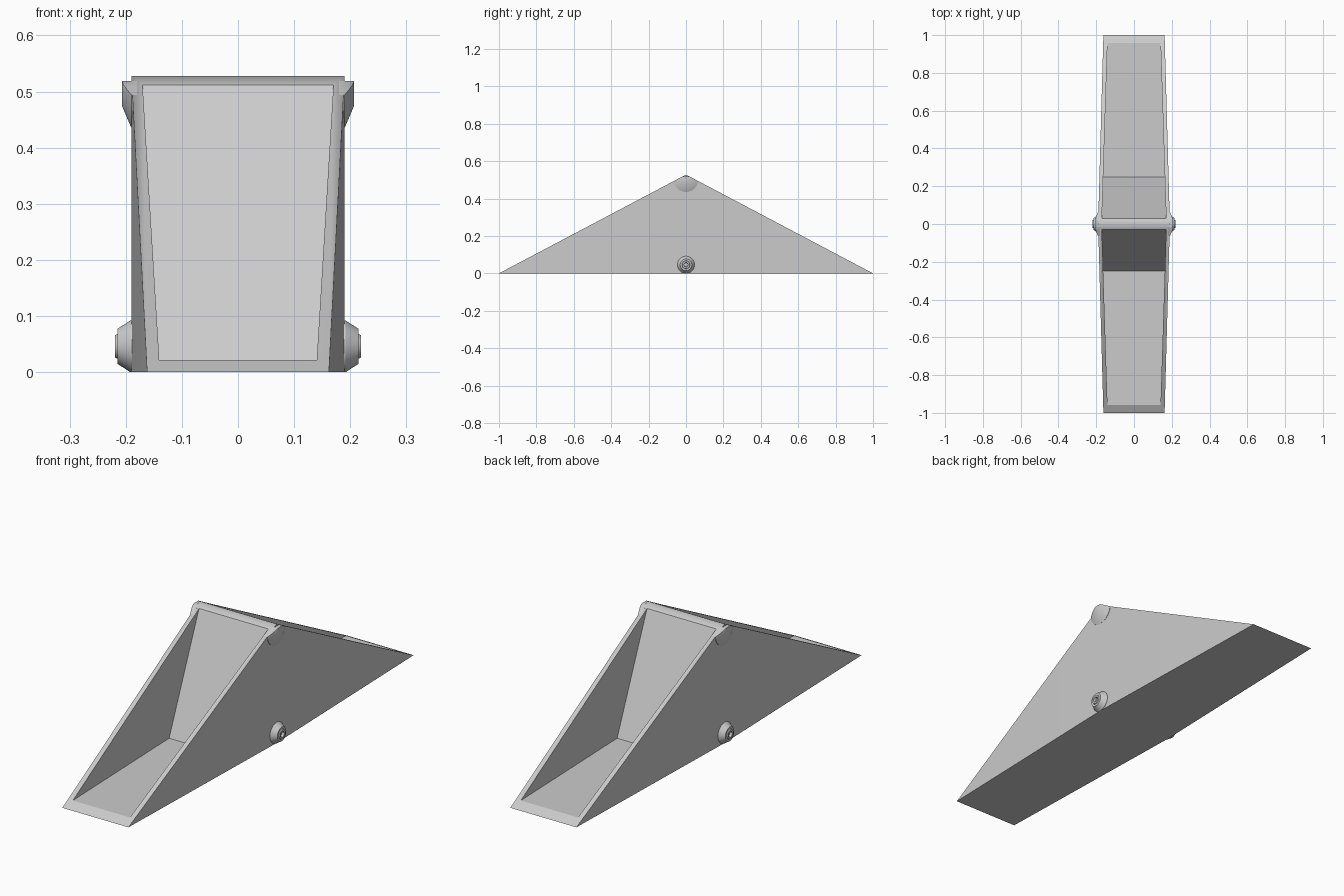
import bpy, bmesh, math
from mathutils import Matrix, Vector

cube = bpy.data.objects.get("Cube")
if cube:
    bpy.data.objects.remove(cube, do_unlink=True)

grey = bpy.data.materials.new("light grey plastic")
grey.use_nodes = True
COLOUR = (0.6, 0.6, 0.6, 1)
grey.diffuse_color = COLOUR
grey.node_tree.nodes["Principled BSDF"].inputs["Base Color"].default_value = COLOUR

PEAK = 0.528   # height of the ridge, also the slope of both open ends


def make_object(name, bm, smooth_angle):
    bmesh.ops.recalc_face_normals(bm, faces=bm.faces)
    mesh = bpy.data.meshes.new(name)
    bm.to_mesh(mesh)
    bm.free()
    mesh.materials.append(grey)
    obj = bpy.data.objects.new(name, mesh)
    bpy.context.collection.objects.link(obj)
    bpy.ops.object.select_all(action='DESELECT')
    obj.select_set(True)
    bpy.context.view_layer.objects.active = obj
    bpy.ops.object.shade_smooth_by_angle(angle=math.radians(smooth_angle))
    return obj


def mirror(obj, axis):
    mod = obj.modifiers.new("Mirror", 'MIRROR')
    mod.use_axis = [i == axis for i in range(3)]
    # mirror about the world origin
    mod.merge_threshold = 0.0001


def revolve(profile, z, steps=48):
    """Spin (x, radius) points around a sideways axis at height z."""
    bm = bmesh.new()
    verts = [bm.verts.new((x, r, z)) for x, r in profile]
    edges = [bm.edges.new(pair) for pair in zip(verts, verts[1:])]
    bmesh.ops.spin(bm, geom=verts + edges, cent=(0, 0, z), axis=(1, 0, 0),
                   angle=2 * math.pi, steps=steps)
    bmesh.ops.remove_doubles(bm, verts=bm.verts, dist=0.0001)
    return bm


# Bucket half: tapered wedge with a tapered scoop, mirrored front to back
def pair(bm, y, z, half_width):
    return [bm.verts.new((s * half_width, y, z)) for s in (-1, 1)]


def outer(y):
    return 0.19 - 0.028 * y


def inner(y):
    return 0.171 - 0.032 * y


bm = bmesh.new()
tip, ridge, base = [pair(bm, y, z, outer(y)) for y, z in
                    ((-1 * -1, 0), (0, PEAK), (0, 0))]
lip_top, wall_foot, lip_low = [pair(bm, y, z, inner(y)) for y, z in
                               ((0.03, 0.512), (0.25, 0.022), (0.958, 0.022))]
for a, b in ((tip, base), (ridge, lip_top), (lip_top, wall_foot),
             (wall_foot, lip_low), (lip_low, tip)):
    bm.faces.new((a[0], a[1], b[1], b[0]))
for s in (0, 1):
    bm.faces.new((tip[s], ridge[s], base[s]))
    bm.faces.new((tip[s], ridge[s], lip_top[s], lip_low[s]))
    bm.faces.new((lip_top[s], wall_foot[s], lip_low[s]))
bucket = make_object("tipping_bucket", bm, 10)
mirror(bucket, 1)

# Ridge ears: flared stubs trimmed flush with the open slopes
bm = revolve([(0.18, 0), (0.18, 0.065), (0.19, 0.065), (0.207, 0.025), (0.207, 0)], 0.5)
trims = [((0, 0, PEAK), (0, s, 1 / PEAK)) for s in (-1, 1)] + [((0, 0, 0.519), (0, 0, 1))]
for point, normal in trims:
    cut = bmesh.ops.bisect_plane(bm, geom=bm.verts[:] + bm.edges[:] + bm.faces[:],
                                 plane_co=point, plane_no=Vector(normal).normalized(),
                                 clear_outer=True)
    rim = [e for e in cut["geom_cut"] if isinstance(e, bmesh.types.BMEdge)]
    bmesh.ops.holes_fill(bm, edges=rim, sides=0)
mirror(make_object("ridge_ears", bm, 30), 0)

# Pivot bosses: stepped cones with a bearing hole
bm = revolve([(0.18, 0), (0.18, 0.046), (0.192, 0.046), (0.215, 0.031), (0.215, 0.022),
              (0.219, 0.02), (0.219, 0.012), (0.208, 0.010), (0.208, 0)], 0.046)
mirror(make_object("pivot_bosses", bm, 30), 0)
